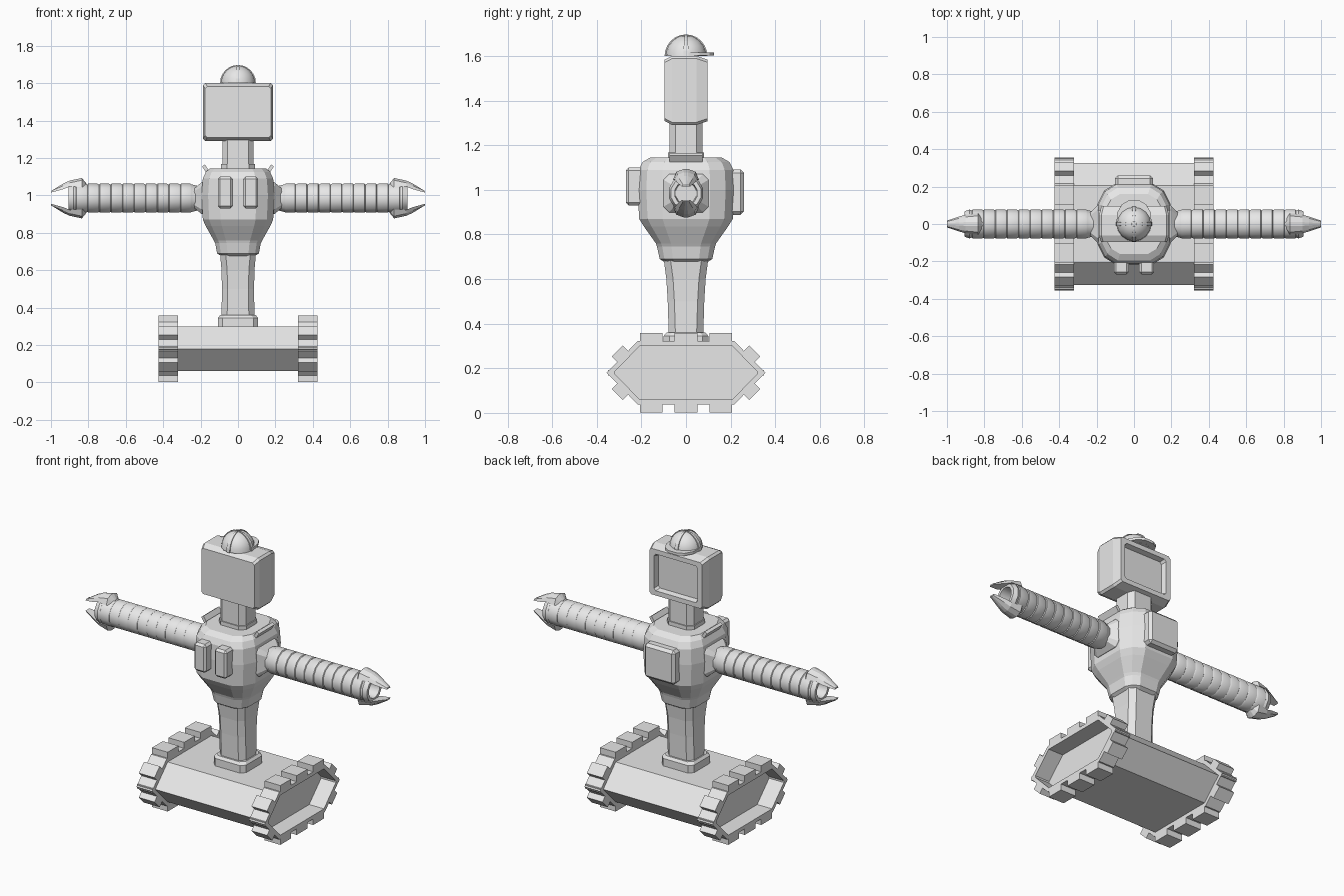
import bpy, bmesh, math
from mathutils import Matrix, Vector

if "Cube" in bpy.data.objects:
    bpy.data.objects.remove(bpy.data.objects["Cube"])

grey = bpy.data.materials.new("light grey")
grey.diffuse_color = (0.8, 0.8, 0.8, 1)
grey.use_nodes = True
grey.node_tree.nodes["Principled BSDF"].inputs["Base Color"].default_value = grey.diffuse_color


def finish(name, bm, smooth=None):
    bmesh.ops.recalc_face_normals(bm, faces=bm.faces[:])
    me = bpy.data.meshes.new(name)
    bm.to_mesh(me)
    bm.free()
    me.materials.append(grey)
    ob = bpy.data.objects.new(name, me)
    bpy.context.collection.objects.link(ob)
    if smooth:
        bpy.ops.object.select_all(action='DESELECT')
        ob.select_set(True)
        bpy.context.view_layer.objects.active = ob
        bpy.ops.object.shade_smooth_by_angle(angle=math.radians(smooth))
    return ob


def loft(name, rings, closed=False, smooth=None):
    """Skin a list of equal-length point rings; cap the ends unless closed."""
    bm = bmesh.new()
    rows = [[bm.verts.new(p) for p in r] for r in rings]
    n = len(rows[0])
    pairs = list(zip(rows, rows[1:])) + ([(rows[-1], rows[0])] if closed else [])
    for a, b in pairs:
        for i in range(n):
            j = (i + 1) % n
            bm.faces.new((a[i], a[j], b[j], b[i]))
    if not closed:
        bm.faces.new(rows[0])
        bm.faces.new(rows[-1])
    return finish(name, bm, smooth)


def box(name, center, size, bevel=0.0, rot=None):
    bm = bmesh.new()
    bmesh.ops.create_cube(bm, size=1)
    bmesh.ops.scale(bm, vec=size, verts=bm.verts)
    if bevel:
        bmesh.ops.bevel(bm, geom=bm.edges[:], offset=bevel, segments=1, affect='EDGES')
    if rot:
        bm.transform(rot)
    bmesh.ops.translate(bm, vec=center, verts=bm.verts)
    return finish(name, bm)


def chamfered(a, b, c):
    """Rectangle of half sizes a, b with corners cut by c."""
    return [(a, -b + c), (a, b - c), (a - c, b), (-a + c, b),
            (-a, b - c), (-a, -b + c), (-a + c, -b), (a - c, -b)]


def rounded(a, b):
    """Twelve-sided rounded rectangle of half sizes a, b."""
    q = [(1, .5), (.82, .82), (.5, 1)]
    pts = q + [(-x, y) for x, y in q[::-1]]
    pts += [(-x, -y) for x, y in q] + [(x, -y) for x, y in q[::-1]]
    return [(x * a, y * b) for x, y in pts]


# Hull: a hexagonal prism lying across x
MID = 0.18


def hexagon(x, d):
    """Side outline of the hull, pushed outward by d."""
    k = d * math.tan(math.radians(22.5))
    top, tip, h = 0.207 + k, 0.325 + d * 1.42, 0.12 + d
    return [(x, tip, MID), (x, top, MID + h), (x, -top, MID + h),
            (x, -tip, MID), (x, -top, MID - h), (x, top, MID - h)]


loft("hull", [hexagon(-0.328, 0), hexagon(0.328, 0)])

# Tracks: open hexagonal bands with raised tread blocks
for s, side in ((-1, "left"), (1, "right")):
    x0, x1, xc = s * 0.322, s * 0.426, s * 0.374
    loft(side + "_track_band",
         [hexagon(x0, 0), hexagon(x0, 0.022), hexagon(x1, 0.022), hexagon(x1, 0)], closed=True)
    for v in (-1, 1):
        for y in (-0.156, 0, 0.156):
            box(side + "_flat_tread", (xc, y, MID + v * 0.153), (0.104, 0.102, 0.05))
        for h in (-1, 1):
            turn = Matrix.Rotation(math.radians(-45 * v * h), 4, 'X')
            box(side + "_slope_tread", (xc, h * 0.292, MID + v * 0.082), (0.104, 0.07, 0.045), rot=turn)
    for h in (-1, 1):
        box(side + "_tip_tread", (xc, h * 0.335, MID), (0.104, 0.03, 0.026))

# Stalk and its foot
loft("stalk_foot", [[(x, y, z) for x, y in chamfered(a, b, .025)]
                    for z, a, b in ((.29, .107, .1), (.345, .107, .1), (.36, .095, .088))])
loft("stalk", [[(x, y, z) for x, y in chamfered(a, b, .03)]
               for z, a, b in ((.34, .088, .077), (.5, .086, .082), (.6, .088, .088), (.69, .096, .1))])

# Waist funnel and torso
TORSO = ((.675, .09, .095), (.69, .112, .118), (.745, .122, .13), (.76, .13, .135),
         (.835, .172, .188), (.87, .188, .21), (1.0, .195, .217), (1.09, .188, .212),
         (1.125, .172, .195), (1.145, .15, .16))
loft("torso", [[(x, y, z) for x, y in rounded(a, b)] for z, a, b in TORSO])

# Chest pods and back panel
for s in (-1, 1):
    box("chest_pod", (s * 0.068, -0.23, 1.015), (0.08, 0.08, 0.17), 0.013)
box("back_panel", (0, 0.22, 0.99), (0.205, 0.08, 0.205), 0.016)

# Neck
loft("neck_collar", [[(x, y, z) for x, y in chamfered(.09, .08, .03)] for z in (1.13, 1.168)])
loft("neck", [[(x, y, z) for x, y in chamfered(.084, .074, .028)] for z in (1.15, 1.3)])

# Head: chamfered box with a sunken screen
HEAD = ((-.097, .176, .137), (-.062, .187, .155), (.047, .187, .155), (.097, .174, .138),
        (.097, .145, .11), (.066, .138, .103))
loft("head", [[(x, y, 1.446 + z) for x, z in chamfered(a, b, .012)] for y, a, b in HEAD])

# Cap: dome, ribs and brim
bm = bmesh.new()
bmesh.ops.create_uvsphere(bm, u_segments=16, v_segments=12, radius=0.092)
bmesh.ops.bisect_plane(bm, geom=bm.verts[:] + bm.edges[:] + bm.faces[:],
                       plane_co=(0, 0, 0), plane_no=(0, 0, 1), clear_inner=True)
bmesh.ops.translate(bm, vec=(0, 0, 1.601), verts=bm.verts)
finish("cap_dome", bm, 40)
for k in range(4):
    turn = Matrix.Rotation(k * math.pi / 2, 3, 'Z')
    rings = []
    for i in range(7):
        t = math.radians(i * 14.5)
        w = 0.003 + 0.008 * math.cos(t)
        rings.append([Vector((0, 0, 1.601)) + turn @ Vector((r * math.cos(t), e * w, r * math.sin(t)))
                      for r, e in ((.085, -1), (.096, -1), (.096, 1), (.085, 1))])
    loft("cap_rib", rings)
brim = [(0.094, 0), (.09, .06), (.065, .105), (.03, .125),
        (-.03, .125), (-.065, .105), (-.09, .06), (-.094, 0)]
loft("cap_brim", [[(x, y, z) for x, y in brim] for z in (1.602, 1.617)])

# Arms, shoulders, shoulder fins and claws, mirrored left and right
AZ = 0.985
for s, side in ((-1, "left"), (1, "right")):
    loft(side + "_shoulder", [[(s * x, y, AZ + z) for y, z in chamfered(r, r * .85, r * .25)]
                              for x, r in ((.13, .115), (.195, .1), (.235, .06))])
    prof = [(.16, .06), (.2, .064), (.25, .077)]
    for i in range(10):
        x = .25 + i * .062
        prof += [(x + .005, .08), (x + .055, .08), (x + .0585, .0755)]
    prof += [(.88, .08), (.906, .07), (.906, .052), (.82, .048)]
    loft(side + "_arm", [[(s * x, r * math.cos(a), AZ + r * math.sin(a))
                          for a in (math.tau * (k + .5) / 12 for k in range(12))]
                         for x, r in prof], smooth=35)
    box(side + "_shoulder_fin", (s * .168, 0, 1.135), (.018, .15, .06),
        rot=Matrix.Rotation(math.radians(s * 33), 4, 'Y'))
    # Each claw section: x, half width, lower and upper distance from the arm axis
    CLAW = ((.81, .03, .055, .078), (.835, .058, .06, .108), (.9, .05, .062, .094),
            (.935, .04, .048, .078), (1.0, .018, .03, .038))
    for v, part in ((1, "upper"), (-1, "lower")):
        loft(f"{side}_{part}_claw",
             [[(s * x, -w, AZ + v * lo), (s * x, w, AZ + v * lo),
               (s * x, w * .75, AZ + v * (hi - .012 * (hi > .07))), (s * x, w * .2, AZ + v * hi),
               (s * x, -w * .2, AZ + v * hi), (s * x, -w * .75, AZ + v * (hi - .012 * (hi > .07)))]
              for x, w, lo, hi in CLAW])
